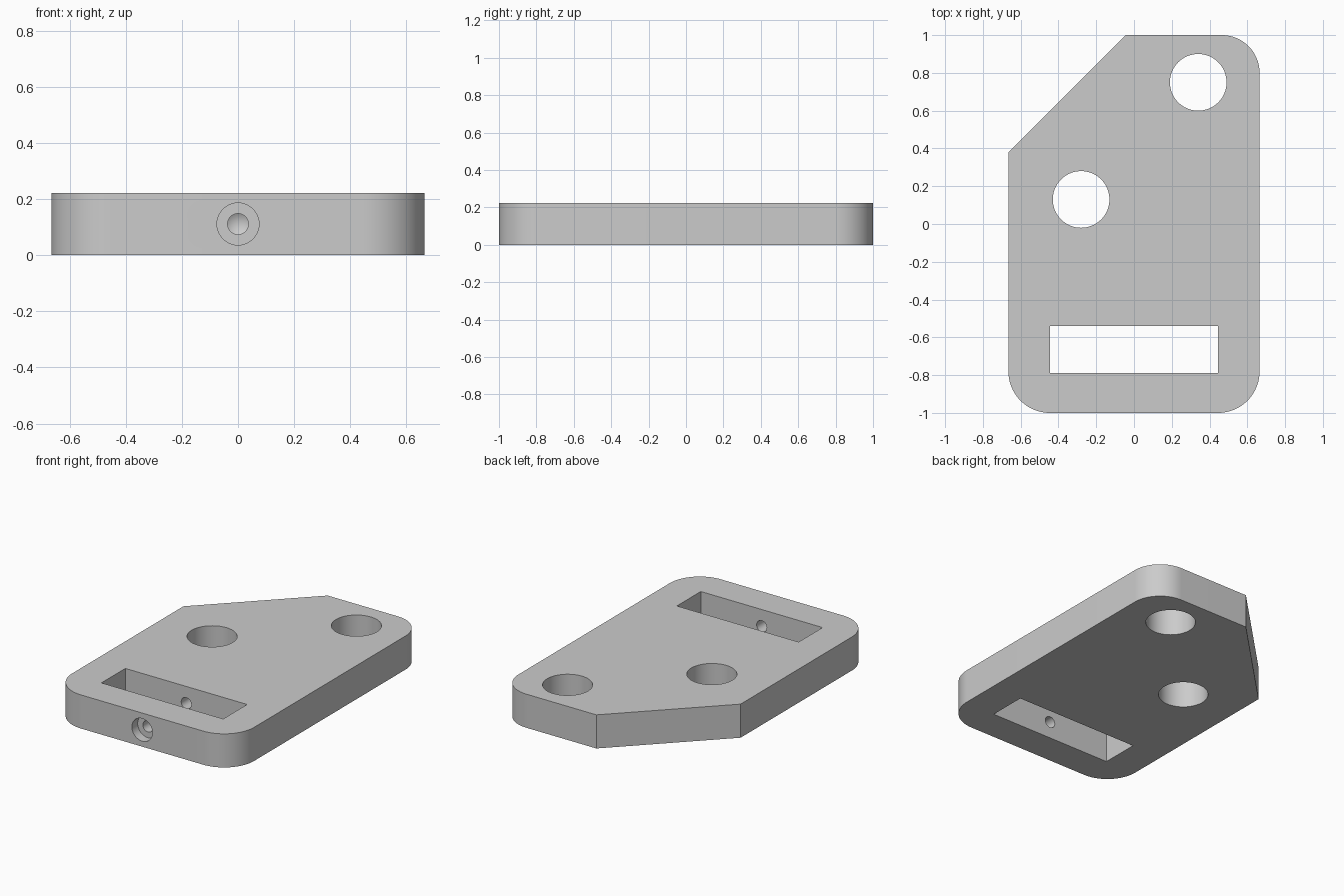
import bpy, bmesh
from math import sin, cos, pi, radians, tan

if "Cube" in bpy.data.objects:
    bpy.data.objects.remove(bpy.data.objects["Cube"])

W, H = 0.665, 0.222          # half width, thickness
SCREW_Z = H / 2


def make_object(name, bm):
    bmesh.ops.recalc_face_normals(bm, faces=bm.faces)
    mesh = bpy.data.meshes.new(name)
    bm.to_mesh(mesh)
    bm.free()
    ob = bpy.data.objects.new(name, mesh)
    bpy.context.collection.objects.link(ob)
    return ob


def prism(name, outline, z0, z1):
    bm = bmesh.new()
    face = bm.faces.new([bm.verts.new((x, y, z0)) for x, y in outline])
    ext = bmesh.ops.extrude_face_region(bm, geom=[face])
    top = [g for g in ext["geom"] if isinstance(g, bmesh.types.BMVert)]
    bmesh.ops.translate(bm, vec=(0, 0, z1 - z0), verts=top)
    return make_object(name, bm)


def arc(cx, cy, r, a0, a1, n):
    return [(cx + r * cos(radians(a0 + (a1 - a0) * i / n)),
             cy + r * sin(radians(a0 + (a1 - a0) * i / n))) for i in range(n + 1)]


def lathe_y(name, profile, n=48):
    """Solid turned about the screw axis from (y, radius) pairs, ending in a point."""
    bm = bmesh.new()
    rings = [[bm.verts.new((r * cos(2 * pi * i / n), y, SCREW_Z + r * sin(2 * pi * i / n)))
              for i in range(n)] for y, r in profile[:-1]]
    tip = bm.verts.new((0, profile[-1][0], SCREW_Z))
    bm.faces.new(rings[0])
    for i in range(n):
        j = (i + 1) % n
        for a, b in zip(rings, rings[1:]):
            bm.faces.new((a[i], a[j], b[j], b[i]))
        bm.faces.new((rings[-1][i], rings[-1][j], tip))
    return make_object(name, bm)


# Plate: three rounded corners and one cut-off corner
rb, rt = 0.22, 0.20
outline = (arc(-W + rb, -1 + rb, rb, 180, 270, 20)
           + arc(W - rb, -1 + rb, rb, 270, 360, 20)
           + arc(W - rt, 1 - rt, rt, 0, 90, 20)
           + [(-0.045, 1), (-W, 0.38)])
plate = prism("clamp_plate", outline, 0, H)

# Cutters: two round holes, the slot, and the stepped screw hole with drill tip
cutters = [prism(name, arc(x, y, 0.15, 0, 360, 64)[:-1], -0.1, H + 0.1)
           for name, x, y in (("hole_cutter_back", 0.34, 0.75),
                              ("hole_cutter_middle", -0.28, 0.13))]
cutters.append(prism("slot_cutter",
                     [(-0.445, -0.79), (0.445, -0.79), (0.445, -0.54), (-0.445, -0.54)],
                     -0.1, H + 0.1))
r_bore, r_hole, y_end = 0.075, 0.037, -0.30
cutters.append(lathe_y("screw_hole_cutter",
                       [(-1.1, r_bore), (-0.94, r_bore), (-0.94, r_hole),
                        (y_end, r_hole), (y_end + r_hole / tan(radians(59)), 0)]))

bpy.context.view_layer.objects.active = plate
plate.select_set(True)
for c in cutters:
    mod = plate.modifiers.new(c.name, 'BOOLEAN')
    mod.operation = 'DIFFERENCE'
    mod.solver = 'EXACT'
    mod.object = c
    bpy.ops.object.modifier_apply(modifier=mod.name)
    bpy.data.objects.remove(c)

bpy.ops.object.shade_smooth_by_angle(angle=radians(25))
